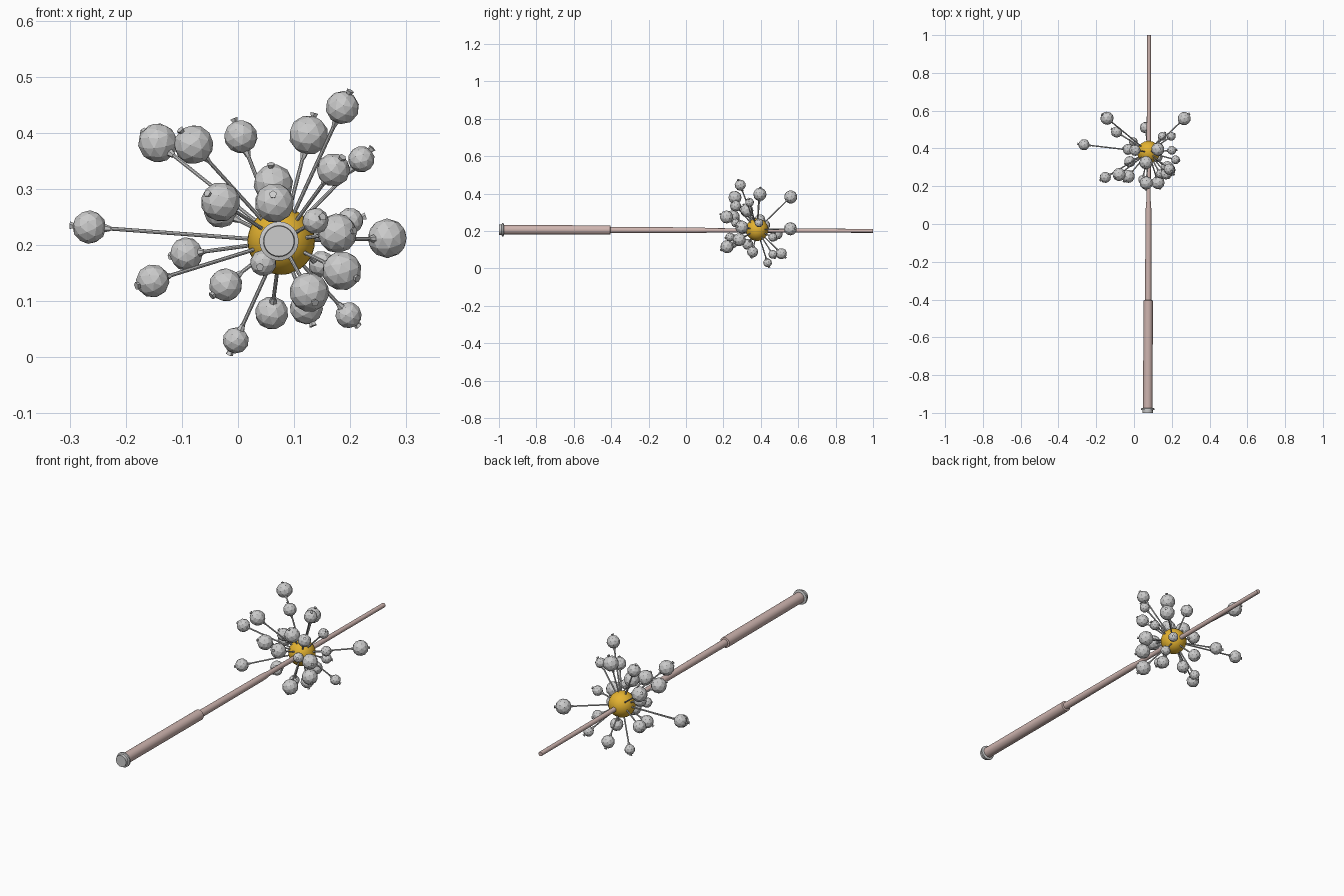
import bpy, bmesh, math
from mathutils import Vector, Matrix

if "Cube" in bpy.data.objects:
    bpy.data.objects.remove(bpy.data.objects["Cube"])

HUB = Vector((0.077, 0.38, 0.207))

def mat(name, col):
    m = bpy.data.materials.new(name)
    m.diffuse_color = (*col, 1)
    m.use_nodes = True
    m.node_tree.nodes["Principled BSDF"].inputs["Base Color"].default_value = m.diffuse_color
    return m

def make(name, bm, material=None):
    me = bpy.data.meshes.new(name)
    bm.to_mesh(me)
    bm.free()
    ob = bpy.data.objects.new(name, me)
    bpy.context.collection.objects.link(ob)
    if material:
        me.materials.append(material)
    return ob

def smooth(ob, angle=40):
    bpy.ops.object.select_all(action='DESELECT')
    ob.select_set(True)
    bpy.context.view_layer.objects.active = ob
    bpy.ops.object.shade_smooth_by_angle(angle=math.radians(angle))

def lathe(name, profile, sides, material, frame):
    """Spin (radius, height) points about z, then place with frame."""
    bm = bmesh.new()
    rings = []
    for r, h in profile:
        rings.append([bm.verts.new((r * math.cos(2 * math.pi * i / sides),
                                    r * math.sin(2 * math.pi * i / sides), h))
                      for i in range(sides)])
    for a, b in zip(rings, rings[1:]):
        for i in range(sides):
            j = (i + 1) % sides
            bm.faces.new((a[i], a[j], b[j], b[i]))
    bm.faces.new(rings[0][::-1])
    bm.faces.new(rings[-1])
    bm.transform(frame)
    bmesh.ops.recalc_face_normals(bm, faces=bm.faces)
    return make(name, bm, material)

def cone(bm, sides, r1, r2, z0, z1):
    bmesh.ops.create_cone(bm, cap_ends=True, segments=sides, radius1=r1, radius2=r2,
                          depth=z1 - z0, matrix=Matrix.Translation((0, 0, (z0 + z1) / 2)))

pink = mat("dusty_pink", (0.62, 0.46, 0.43))
orange = mat("orange", (0.78, 0.45, 0.03))

# telescoping rod: handle, middle tube and thin tip, very slightly tilted
start, end = Vector((0.073, -1, 0.207)), Vector((0.08, 1, 0.201))
axis = (end - start).normalized()
frame = Matrix.Translation(start) @ axis.to_track_quat('Z', 'Y').to_matrix().to_4x4()
rod = lathe("handle_rod", [(0.025, 0.012), (0.025, 0.595), (0.017, 0.597), (0.0155, 1.06),
                           (0.014, 1.10), (0.0115, 1.12), (0.0105, 2.0)], 24, pink, frame)
smooth(rod)
# end knob with raised ring
cap = lathe("handle_cap", [(0.018, 0.0), (0.027, 0.0), (0.028, 0.014), (0.035, 0.016),
                           (0.035, 0.024), (0.026, 0.027)], 24, None, frame)
smooth(cap)

# round hub
bm = bmesh.new()
bmesh.ops.create_uvsphere(bm, u_segments=32, v_segments=16, radius=0.06)
bm.transform(Matrix.Translation(HUB))
smooth(make("hub_sphere", bm, orange))

# radiating fruits grouped by size: (x, y, z) of each ball
L, M, S = 0.0355, 0.030, 0.0237
fruits = {
    L: [(-.143, .56, .382), (-.079, .262, .379), (.126, .395, .396), (.063, .325, .309),
        (.065, .217, .275), (-.031, .252, .277), (.127, .219, .116), (.185, .285, .154),
        (.266, .558, .212), (.177, .298, .221)],
    M: [(.005, .39, .393), (.17, .265, .334), (-.031, .395, .26), (-.265, .42, .232),
        (-.092, .487, .184), (-.152, .247, .136), (-.022, .33, .129), (.06, .51, .079),
        (.122, .356, .088)],
    S: [(.186, .29, .445), (.22, .34, .353), (-.004, .436, .03), (.197, .464, .075),
        (.2, .39, .243), (.138, .265, .243), (.045, .235, .168), (.149, .464, .166)],
}
fruits[M].append(fruits[S].pop(0))      # topmost one is mid-sized
n = 0
for r, spots in fruits.items():
    for p in spots:
        n += 1
        d = Vector(p) - HUB
        dist = d.length
        bm = bmesh.new()
        # faceted ball
        bmesh.ops.create_icosphere(bm, subdivisions=2, radius=r,
                                   matrix=Matrix.Translation((0, 0, dist)))
        # stem, inner collar and outer crown
        cone(bm, 8, 0.0035, 0.0035, 0.03, dist)
        cone(bm, 6, 0.0045, 0.0075, dist - r - 0.008, dist - r + 0.003)
        cone(bm, 5, 0.0045, 0.0075, dist + r - 0.003, dist + r + 0.005)
        bm.transform(Matrix.Translation(HUB) @ d.to_track_quat('Z', 'Y').to_matrix().to_4x4())
        make(f"fruit_{n:02d}", bm)
